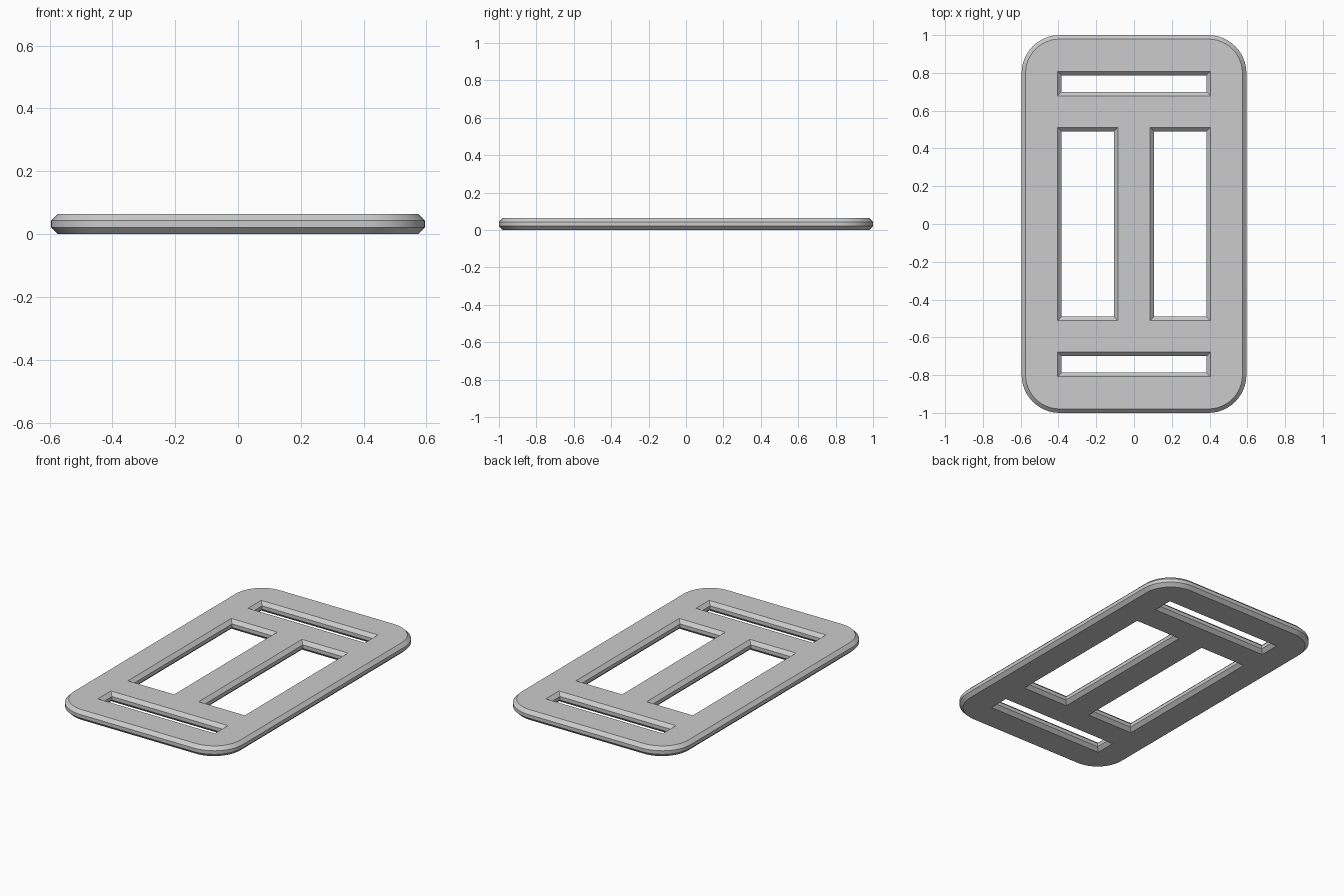
import bpy
import bmesh
import math

cube = bpy.data.objects.get("Cube")
if cube:
    bpy.data.objects.remove(cube, do_unlink=True)

HEIGHT = 0.064
CHAMFER = 0.021
CORNER_STEPS = 12
# (height, how far the wall stands out from the flat cap outline)
PROFILE = [(0, 0), (CHAMFER, CHAMFER), (HEIGHT - CHAMFER, CHAMFER), (HEIGHT, 0)]


def rounded_rectangle(half_x, half_y, radius):
    points = []
    for quarter, (sx, sy) in enumerate([(1, 1), (-1, 1), (-1, -1), (1, -1)]):
        for step in range(CORNER_STEPS + 1):
            a = math.pi / 2 * (quarter + step / CORNER_STEPS)
            points.append((sx * (half_x - radius) + radius * math.cos(a),
                           sy * (half_y - radius) + radius * math.sin(a)))
    return points


def rectangle(x0, x1, y0, y1, inset):
    x0, x1, y0, y1 = x0 + inset, x1 - inset, y0 + inset, y1 - inset
    return [(x0, y0), (x1, y0), (x1, y1), (x0, y1)]


bm = bmesh.new()
cap_edges = {0: [], HEIGHT: []}


def add_wall(outline):
    """Build a chamfered wall; outline(offset) gives the ring at that offset."""
    rings = [[bm.verts.new((x, y, z)) for x, y in outline(offset)]
             for z, offset in PROFILE]
    count = len(rings[0])
    for low, high in zip(rings, rings[1:]):
        for i in range(count):
            j = (i + 1) % count
            bm.faces.new((low[i], low[j], high[j], high[i]))
    for ring, z in ((rings[0], 0), (rings[-1], HEIGHT)):
        for i in range(count):
            cap_edges[z].append(bm.edges.get((ring[i], ring[(i + 1) % count])))


# Rounded outer rim
add_wall(lambda d: rounded_rectangle(0.574 + d, 0.979 + d, 0.18 + d))

# Two strap slots and two long windows
openings = []
for side in (-1, 1):
    slot_y = sorted((side * 0.678, side * 0.808))
    window_x = sorted((side * 0.085, side * 0.405))
    openings.append((-0.405, 0.405, *slot_y))
    openings.append((*window_x, -0.511, 0.511))
for box in openings:
    add_wall(lambda d: rectangle(*box, d))

# Flat top and bottom
for z, edges in cap_edges.items():
    bmesh.ops.triangle_fill(bm, edges=edges, use_beauty=True,
                            normal=(0, 0, 1 if z else -1))
bmesh.ops.recalc_face_normals(bm, faces=bm.faces[:])

mesh = bpy.data.meshes.new("strap_buckle")
bm.to_mesh(mesh)
bm.free()
buckle = bpy.data.objects.new("strap_buckle", mesh)
bpy.context.collection.objects.link(buckle)

# Plain grey finish
grey = bpy.data.materials.new("light_grey")
grey.use_nodes = True
colour = (0.6, 0.6, 0.6, 1)
grey.diffuse_color = colour
grey.node_tree.nodes["Principled BSDF"].inputs["Base Color"].default_value = colour
mesh.materials.append(grey)

bpy.ops.object.select_all(action="DESELECT")
buckle.select_set(True)
bpy.context.view_layer.objects.active = buckle
bpy.ops.object.shade_smooth_by_angle(angle=math.radians(30))
